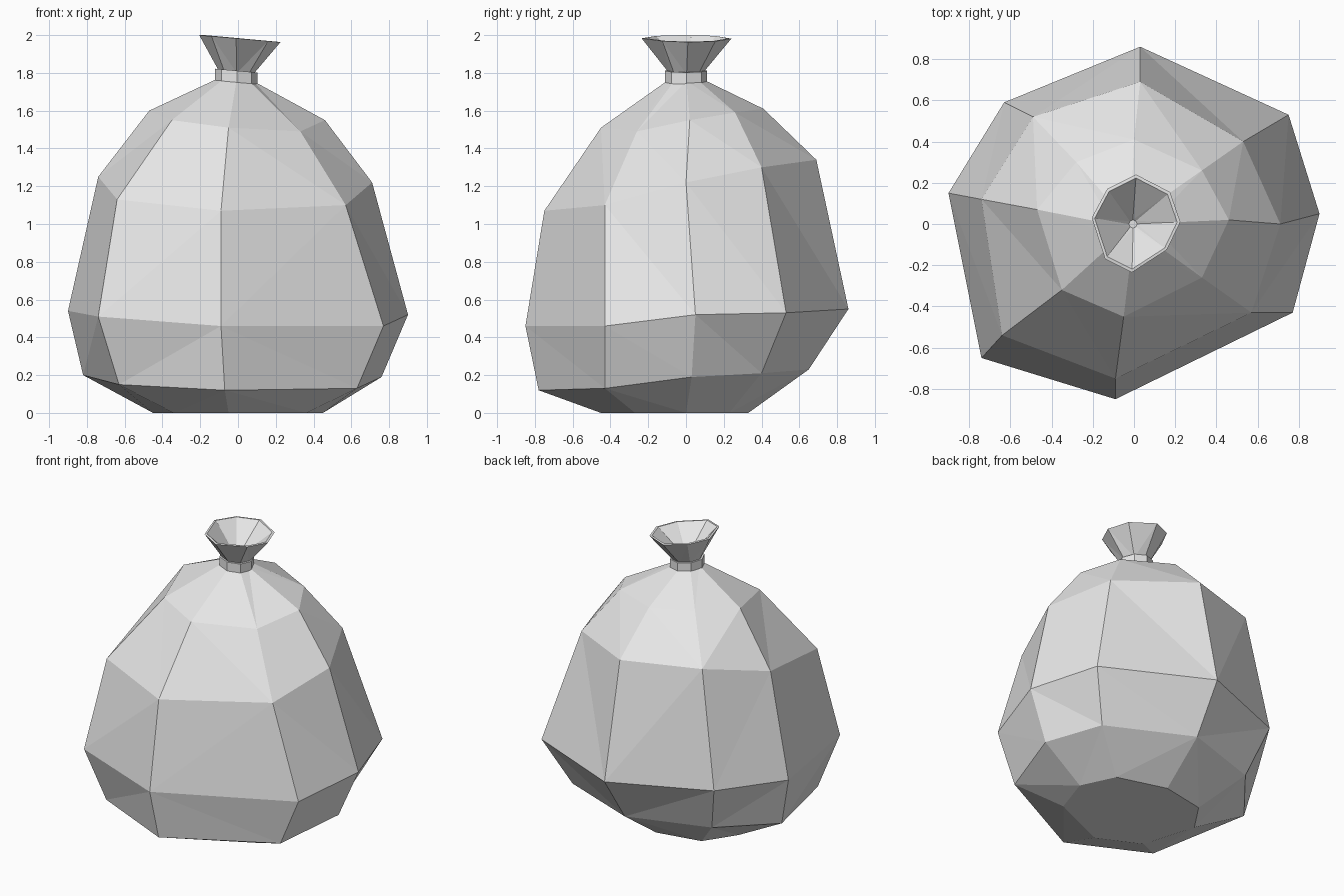
import bpy, bmesh, math

if "Cube" in bpy.data.objects:
    bpy.data.objects.remove(bpy.data.objects["Cube"])

grey = bpy.data.materials.new("light grey sackcloth")
grey.diffuse_color = (0.8, 0.8, 0.8, 1)
grey.use_nodes = True
grey.node_tree.nodes["Principled BSDF"].inputs["Base Color"].default_value = grey.diffuse_color


def loft(name, rings, cap_start=False, cap_end=False, closed=False):
    """Skin a stack of eight-point rings with flat faces."""
    bm = bmesh.new()
    loops = [[bm.verts.new(p) for p in ring] for ring in rings]
    pairs = list(zip(loops, loops[1:]))
    if closed:
        pairs.append((loops[-1], loops[0]))
    for a, b in pairs:
        for i in range(8):
            j = (i + 1) % 8
            bm.faces.new((a[i], a[j], b[j], b[i]))
    bmesh.ops.triangulate(bm, faces=bm.faces[:], quad_method='SHORT_EDGE')
    if cap_start:
        bm.faces.new(loops[0][::-1])
    if cap_end:
        bm.faces.new(loops[-1])
    bmesh.ops.recalc_face_normals(bm, faces=bm.faces[:])
    mesh = bpy.data.meshes.new(name)
    bm.to_mesh(mesh)
    bm.free()
    mesh.materials.append(grey)
    ob = bpy.data.objects.new(name, mesh)
    bpy.context.collection.objects.link(ob)
    return ob


def ring(r, z, tilt=-0.09, cx=-0.01):
    """Regular tilted octagon around the neck."""
    pts = []
    for i in range(8):
        a = math.radians(2 + 45 * i)
        x = r * math.cos(a)
        pts.append((cx + x, r * math.sin(a), z + tilt * x))
    return pts


# sack body: uneven rings, counter-clockwise from +x
base = [(.45, .0, 0), (.34, .23, 0), (.0, .33, 0), (-.31, .27, 0),
        (-.45, .06, 0), (-.34, -.31, 0), (-.05, -.45, 0), (.36, -.27, 0)]
low = [(.76, .03, .19), (.60, .40, .21), (.02, .65, .23), (-.53, .47, .23),
       (-.82, .11, .20), (-.63, -.56, .15), (-.07, -.78, .12), (.63, -.43, .13)]
belly = [(.90, .05, .52), (.75, .53, .53), (.03, .86, .55), (-.63, .59, .56),
         (-.90, .15, .54), (-.74, -.65, .51), (-.09, -.85, .46), (.77, -.43, .46)]
chest = [(.71, .0, 1.22), (.53, .40, 1.30), (.03, .69, 1.34), (-.49, .52, 1.35),
         (-.74, .12, 1.25), (-.64, -.54, 1.13), (-.09, -.75, 1.07), (.57, -.43, 1.10)]
shoulder = [(.46, .02, 1.55), (.33, .26, 1.59), (.0, .41, 1.61), (-.28, .30, 1.62),
            (-.47, .07, 1.60), (-.35, -.32, 1.55), (-.05, -.45, 1.51), (.33, -.26, 1.49)]
loft("sack_body", [base, low, belly, chest, shoulder, ring(.09, 1.765), ring(.09, 1.81)],
     cap_start=True, cap_end=True)

# tie band around the neck
loft("neck_tie", [ring(.085, 1.75), ring(.112, 1.75), ring(.112, 1.812), ring(.085, 1.812)],
     closed=True)

# gathered mouth: flared funnel with a thin rim and a hollow inside
rim_xy = [(.225, .01), (.175, .155), (.01, .24), (-.13, .17),
          (-.205, .03), (-.14, -.17), (-.01, -.235), (.16, -.125)]
rim = [(x, y, 1.982 - .085 * x) for x, y in rim_xy]
inner = [(x * .93, y * .93, z + .002) for x, y, z in rim]
loft("flared_mouth", [ring(.09, 1.80), rim, inner, ring(.02, 1.815, cx=-.005)],
     cap_start=True, cap_end=True)
